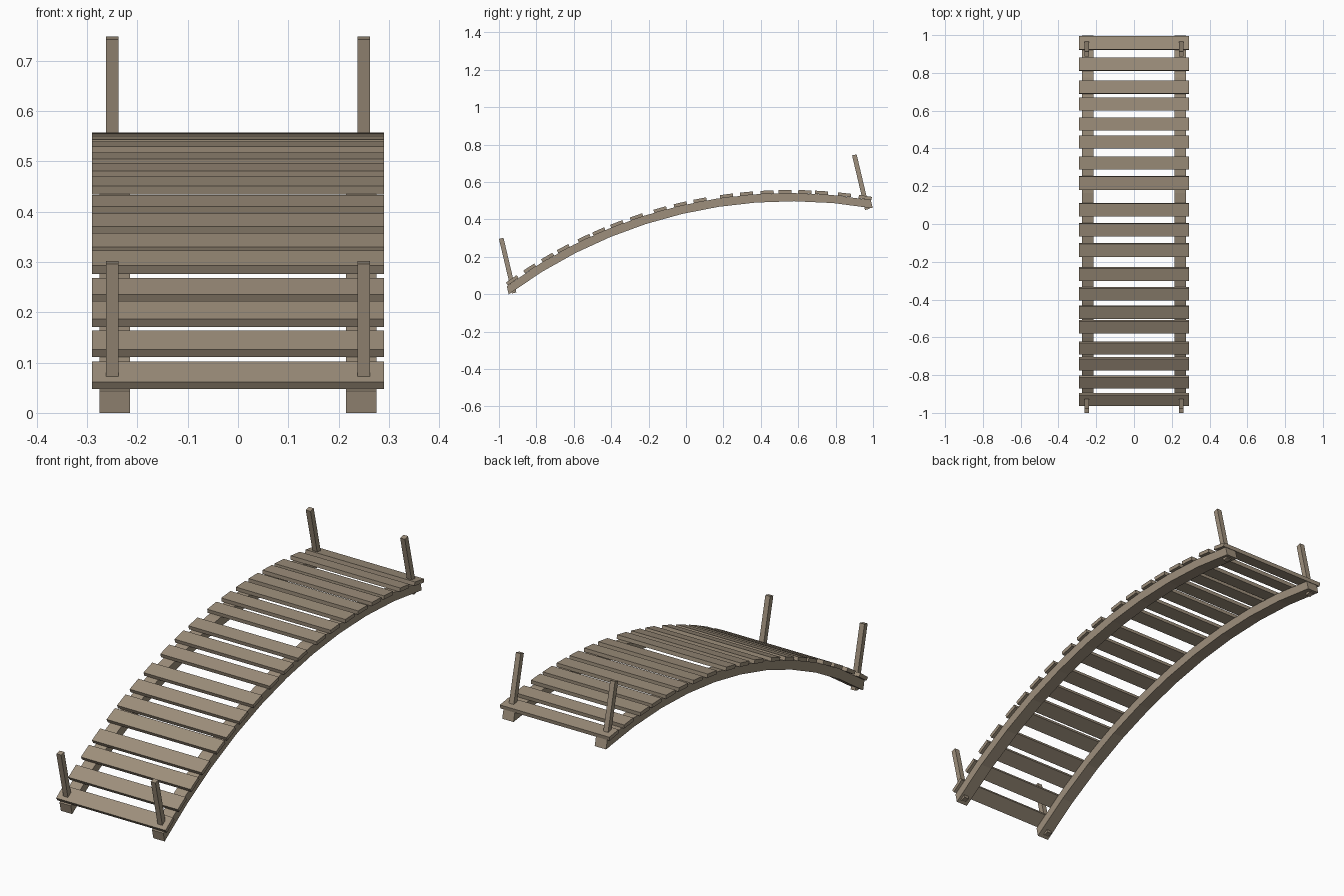
import bpy, bmesh, math
from mathutils import Matrix, Vector

if "Cube" in bpy.data.objects:
    bpy.data.objects.remove(bpy.data.objects["Cube"])

TILT = math.radians(13.3)          # whole bridge leans up towards the back
SAG = 0.205                        # arch rise over a chord of 2
R = (1 + SAG * SAG) / (2 * SAG)
ZC = SAG - R                       # arch centre height in the untilted frame
HALF = math.asin(1 / R)
YC, Z0 = 0.02, 0.2515              # where the chord middle sits in the world
PLACE = Matrix.Translation((0, YC, Z0)) @ Matrix.Rotation(TILT, 4, 'X')

wood = bpy.data.materials.new("weathered wood")
wood.diffuse_color = (0.34, 0.275, 0.20, 1)
wood.use_nodes = True
wood.node_tree.nodes["Principled BSDF"].inputs["Base Color"].default_value = wood.diffuse_color


def finish(name, bm):
    bm.transform(PLACE)
    bmesh.ops.recalc_face_normals(bm, faces=bm.faces)
    me = bpy.data.meshes.new(name)
    bm.to_mesh(me)
    bm.free()
    me.materials.append(wood)
    ob = bpy.data.objects.new(name, me)
    bpy.context.collection.objects.link(ob)


def box(name, size, centre, angle=0.0):
    bm = bmesh.new()
    m = (Matrix.Translation(centre) @ Matrix.Rotation(angle, 4, 'X')
         @ Matrix.Diagonal((*size, 1)))
    bmesh.ops.create_cube(bm, size=1, matrix=m)
    finish(name, bm)


# two curved beams with ends cut square to the chord
def beam(name, x, width=0.06, h=0.0225, segs=10):
    bm = bmesh.new()
    rings = []
    for i in range(segs + 1):
        y = -1 + 2 * i / segs
        z = ZC + math.sqrt(R * R - y * y)
        rings.append([bm.verts.new((x + sx * width / 2, y, z + sz * h))
                      for sx, sz in ((-1, -1), (1, -1), (1, 1), (-1, 1))])
    for a, b in zip(rings, rings[1:]):
        for k in range(4):
            bm.faces.new((a[k], a[(k + 1) % 4], b[(k + 1) % 4], b[k]))
    bm.faces.new(rings[0])
    bm.faces.new(rings[-1])
    finish(name, bm)


for side, s in (("left", -1), ("right", 1)):
    beam(f"{side}_beam", s * 0.245)
    # end posts
    for end, e in (("front", -1), ("back", 1)):
        box(f"{end}_{side}_post", (0.025, 0.025, 0.30),
            (s * 0.25, e * 0.97, 0.128))

# unevenly spaced deck planks, given by their world y
PLANKS = [-0.929, -0.836, -0.74, -0.656, -0.545, -0.466, -0.37, -0.265, -0.138,
          -0.03, 0.075, 0.217, 0.323, 0.434, 0.53, 0.635, 0.725, 0.847, 0.958]
rp = R + 0.029
for i, y in enumerate(PLANKS):
    a = TILT + math.asin((y - YC + ZC * math.sin(TILT)) / rp)
    box(f"plank_{i + 1}", (0.58, 0.07, 0.018),
        Vector((0, rp * math.sin(a), ZC + rp * math.cos(a))), -a)
